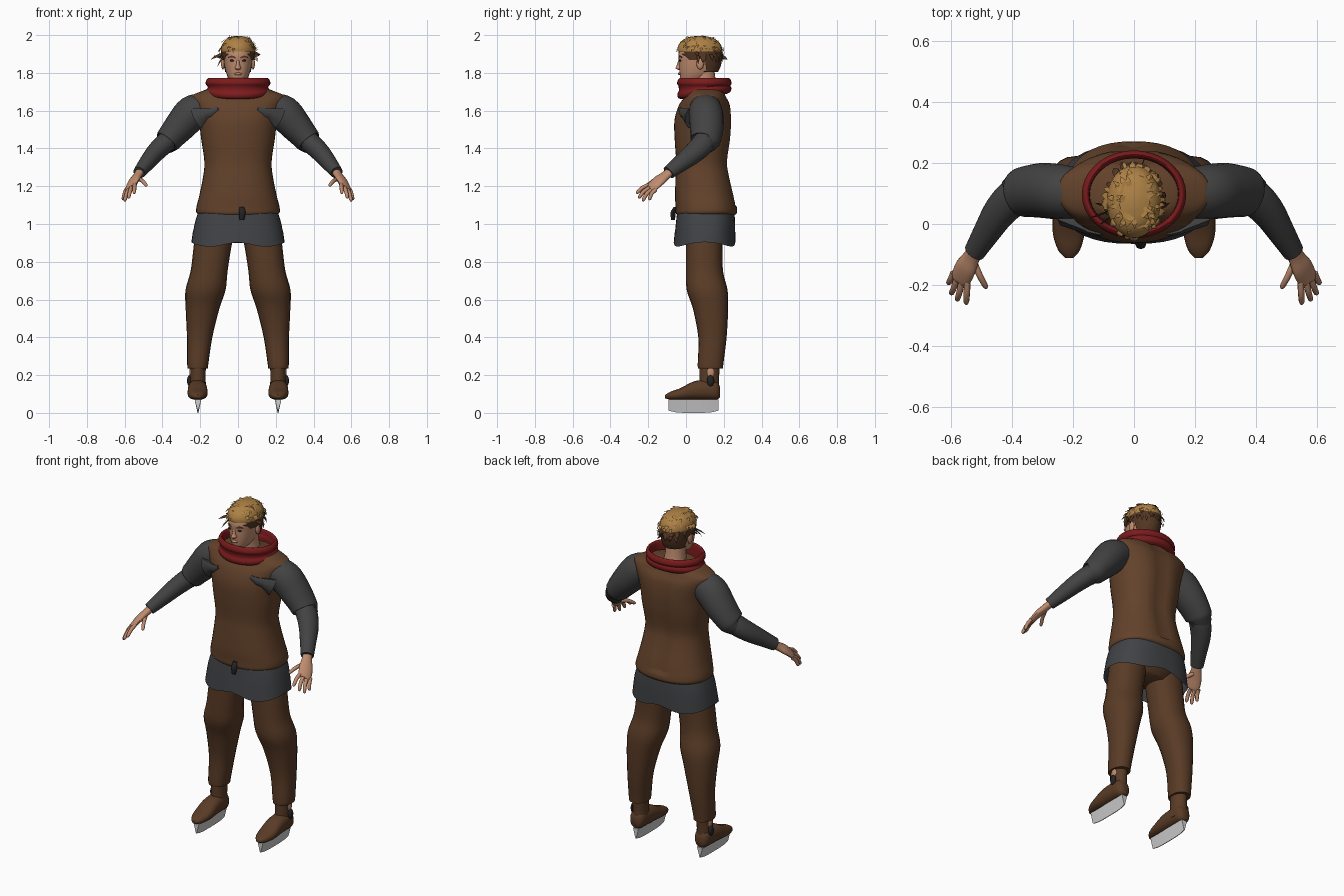
import bpy, bmesh, math, random
from mathutils import Vector

random.seed(4)
if "Cube" in bpy.data.objects:
    bpy.data.objects.remove(bpy.data.objects["Cube"], do_unlink=True)


def material(name, r, g, b):
    m = bpy.data.materials.new(name)
    m.use_nodes = True
    m.diffuse_color = (r, g, b, 1)
    m.node_tree.nodes["Principled BSDF"].inputs["Base Color"].default_value = (r, g, b, 1)
    return m


VEST = material("vest brown", .125, .055, .024)
LEATHER = material("trouser brown", .1, .044, .019)
SLEEVE = material("sleeve grey", .055, .055, .056)
TUNIC = material("tunic slate", .053, .055, .061)
SKIN = material("skin", .52, .26, .155)
SCARF = material("scarf red", .2, .011, .012)
STEEL = material("blade steel", .62, .62, .62)
BLOND = material("blond hair", .42, .22, .06)
DARK = material("dark hair", .085, .037, .016)
INK = material("dark trim", .018, .016, .016)


def finish(name, bm, mats, mirror=False, smooth=True):
    bmesh.ops.recalc_face_normals(bm, faces=bm.faces)
    me = bpy.data.meshes.new(name)
    bm.to_mesh(me)
    bm.free()
    for m in mats:
        me.materials.append(m)
    if smooth:
        me.shade_smooth()
        me.set_sharp_from_angle(angle=math.radians(50))
    ob = bpy.data.objects.new(name, me)
    bpy.context.collection.objects.link(ob)
    if mirror:
        ob.modifiers.new("Mirror", 'MIRROR').use_mirror_merge = False
    return ob


def spline(keys, steps):
    """Catmull-Rom through the section keys."""
    k = [Vector(s) for s in keys]
    k = [k[0]] + k + [k[-1]]
    out = []
    for i in range(1, len(k) - 2):
        a, b, c, d = k[i - 1:i + 3]
        for j in range(steps):
            t = j / steps
            out.append(.5 * (2 * b + (c - a) * t + (2 * a - 5 * b + 4 * c - d) * t * t
                             + (3 * b - a - 3 * c + d) * t ** 3))
    return out + [k[-2]]


def loft(name, keys, mat, plane=None, side=(0, 1, 0), power=2, seg=20,
         steps=4, caps=True, mirror=True, shape=None):
    """Skin elliptical sections (x, y, z, radius, radius)."""
    secs = spline(keys, steps)
    bm = bmesh.new()
    rings = []
    for i, s in enumerate(secs):
        c = Vector(s[:3])
        if plane:
            u, v = Vector((1, 0, 0)), Vector((0, 1, 0) if plane == 'z' else (0, 0, 1))
        else:
            t = Vector(secs[min(i + 1, len(secs) - 1)][:3]) - Vector(secs[max(i - 1, 0)][:3])
            t.normalize()
            u = Vector(side) - t * t.dot(Vector(side))
            u.normalize()
            v = t.cross(u)
        ring = []
        for j in range(seg):
            a = math.tau * j / seg
            ca, sa = math.cos(a), math.sin(a)
            p = c + u * s[3] * math.copysign(abs(ca) ** (2 / power), ca) \
                  + v * s[4] * math.copysign(abs(sa) ** (2 / power), sa)
            ring.append(bm.verts.new(shape(p) if shape else p))
        rings.append(ring)
    for r, q in zip(rings, rings[1:]):
        for j in range(seg):
            bm.faces.new((r[j], r[(j + 1) % seg], q[(j + 1) % seg], q[j]))
    if caps:
        bm.faces.new(rings[0])
        bm.faces.new(rings[-1])
    return finish(name, bm, [mat], mirror)


def stack(name, rows, mat, **kw):
    """Centred horizontal sections (z, y, half width, half depth)."""
    return loft(name, [(0, y, z, a, b) for z, y, a, b in rows], mat,
                plane='z', mirror=False, **kw)


def ball(name, at, size, mat, mirror=True):
    bm = bmesh.new()
    bmesh.ops.create_uvsphere(bm, u_segments=14, v_segments=8, radius=1)
    for v in bm.verts:
        v.co = Vector([c * s + o for c, s, o in zip(v.co, size, at)])
    return finish(name, bm, [mat], mirror)


# Vest, with a groove along the spine
def spine(p):
    if p.y > .15 and p.z > 1.1:
        p.y -= .016 * math.exp(-(p.x / .04) ** 2)
    return p


stack("vest", [(1.045, .105, .2, .15), (1.06, .108, .22, .162), (1.09, .107, .22, .162),
               (1.15, .1, .205, .158), (1.25, .09, .185, .145), (1.33, .086, .178, .138),
               (1.45, .09, .195, .15), (1.55, .092, .208, .153), (1.63, .1, .235, .137),
               (1.675, .105, .25, .11), (1.7, .105, .2, .1), (1.725, .105, .13, .085)],
      VEST, power=2.3, seg=40, shape=spine)


# Tunic skirt with a gently waved hem
def wave(p):
    if p.z < .95:
        p.z += .012 * math.cos(4 * math.atan2(p.y - .1, p.x))
    return p


stack("tunic_skirt", [(1.08, .105, .205, .15), (1.0, .103, .23, .157), (.892, .098, .247, .163)],
      TUNIC, power=2.5, seg=40, caps=False, shape=wave)
stack("hips", [(.9, .1, .12, .08), (.96, .1, .19, .12), (1.06, .1, .19, .13)], LEATHER, seg=24)
loft("hem_cord", [(.02, -.055, 1.09, .012, .01), (.022, -.068, 1.06, .018, .014),
                  (.02, -.068, 1.02, .012, .01)], INK, plane='z', seg=8, mirror=False)

# Trousers
loft("trouser_legs", [(.115, .1, 1.0, .105, .1), (.135, .097, .88, .1, .097), (.153, .098, .75, .098, .098),
                      (.172, .112, .65, .106, .108), (.188, .13, .55, .089, .093), (.203, .14, .4, .067, .075),
                      (.213, .13, .26, .056, .068), (.213, .13, .235, .053, .066)],
     LEATHER, plane='z', power=2.2)

# Boots: ankle, foot, sole, laces
loft("boot_ankles", [(.212, .125, .1, .045, .055), (.212, .123, .17, .041, .052),
                     (.212, .125, .27, .042, .055)], LEATHER, plane='z')
loft("boot_feet", [(.212, -.112, .086, .012, .008), (.213, -.085, .091, .036, .02), (.214, -.03, .1, .052, .031),
                   (.214, .04, .118, .052, .048), (.214, .11, .123, .048, .053),
                   (.214, .16, .12, .042, .05), (.214, .18, .11, .022, .028)],
     LEATHER, plane='y', power=2.4)
ball("ankle_gap", (.252, .13, .215), (.006, .018, .03), SKIN)
ball("boot_laces", (.257, .13, .17), (.013, .02, .03), INK)

# Skate blades, tapering to an edge
bm = bmesh.new()
bmesh.ops.create_cube(bm, size=1)
bmesh.ops.subdivide_edges(bm, edges=[e for e in bm.edges if abs((e.verts[0].co - e.verts[1].co).y) > .5],
                          cuts=6)
for v in bm.verts:
    low = v.co.z < 0
    rocker = .012 * abs(2 * v.co.y) ** 4
    v.co = Vector((.212 + v.co.x * (.004 if low else .036), .04 + v.co.y * .265,
                   rocker if low else .072))
finish("skate_blades", bm, [STEEL], True)

# Sleeves and forearms
loft("short_sleeves", [(.17, .1, 1.62, .08, .075), (.24, .105, 1.59, .09, .092), (.3, .11, 1.525, .09, .085),
                       (.35, .107, 1.467, .084, .074), (.375, .1, 1.437, .078, .068),
                       (.378, .098, 1.434, .06, .055)], SLEEVE)
loft("forearms", [(.34, .11, 1.47, .05, .05), (.39, .09, 1.425, .062, .054), (.44, .04, 1.375, .057, .05),
                  (.485, -.03, 1.32, .046, .042), (.523, -.092, 1.272, .037, .033)], SLEEVE)
loft("sleeve_tears", [(.22, .02, 1.56, .03, .06), (.17, -.008, 1.585, .02, .03),
                      (.145, -.022, 1.59, .014, .026), (.105, -.033, 1.612, .008, .01)],
     SLEEVE, seg=7, steps=2)

# Hands
ACROSS = (.047, .03, -.027)
loft("palms", [(.517, -.08, 1.28, .026, .022), (.533, -.11, 1.255, .03, .02), (.552, -.145, 1.228, .039, .019),
               (.57, -.182, 1.193, .036, .014), (.573, -.19, 1.187, .025, .008)], SKIN, side=ACROSS, seg=14)
for name, base, tip in [("index_fingers", (.546, -.185, 1.212), (.55, -.264, 1.163)),
                        ("middle_fingers", (.564, -.187, 1.195), (.58, -.252, 1.138)),
                        ("ring_fingers", (.58, -.178, 1.184), (.6, -.231, 1.122)),
                        ("little_fingers", (.592, -.16, 1.182), (.609, -.196, 1.128)),
                        ("thumbs", (.527, -.12, 1.24), (.483, -.212, 1.203))]:
    b, t = Vector(base), Vector(tip)
    mid = (b + t) / 2 + Vector((0, -.004, .006))
    loft(name, [(*b, .011, .011), (*mid, .0105, .0105), (*b.lerp(t, .9), .009, .009), (*t, .003, .003)],
         SKIN, side=ACROSS, seg=8, steps=3)


# Scarf: two soft folds wrapped in a hollow ring, dipping at the front
def droop(p):
    if p.z < 1.73:
        p.z += (p.y - .1) * .12
    return p


stack("scarf", [(1.675, .098, .145, .118), (1.684, .097, .165, .138), (1.705, .097, .171, .143),
                (1.724, .097, .16, .134), (1.742, .097, .171, .144), (1.76, .097, .168, .141),
                (1.772, .097, .157, .131), (1.76, .097, .148, .123), (1.72, .097, .145, .118),
                (1.675, .098, .145, .118)], SCARF, seg=36, steps=3, caps=False, shape=droop)

# Head and face
stack("neck", [(1.68, .11, .07, .065), (1.74, .1, .058, .06), (1.82, .09, .055, .06)], SKIN)
stack("head", [(1.745, .025, .02, .03), (1.757, .03, .04, .055), (1.785, .048, .057, .08), (1.82, .06, .068, .096),
               (1.86, .066, .075, .104), (1.9, .07, .078, .11), (1.95, .075, .066, .095),
               (1.985, .075, .025, .04)], SKIN, seg=28, power=2.2)
stack("nose", [(1.815, -.03, .008, .008), (1.824, -.036, .017, .02), (1.84, -.034, .011, .016),
               (1.875, -.03, .007, .008)], SKIN, seg=10)
ball("lips", (0, -.034, 1.795), (.021, .009, .007), SKIN, False)
ball("ears", (.08, .075, 1.85), (.01, .02, .032), SKIN)
ball("eyes", (.03, -.03, 1.865), (.014, .006, .006), INK)
loft("eyebrows", [(.012, -.037, 1.879, .003, .004), (.032, -.035, 1.887, .004, .005),
                  (.052, -.022, 1.882, .002, .003)], DARK, side=(0, 1, 0), seg=6)

# Hair cap: cut clear of the face and ears, blond crown above darker sides
hair = stack("hair_cap", [(1.805, .095, .068, .075), (1.84, .085, .078, .1), (1.88, .078, .086, .113),
                          (1.925, .073, .09, .119), (1.96, .073, .079, .104), (1.985, .073, .052, .07),
                          (1.996, .073, .015, .02)], BLOND, seg=32)
hair.data.materials.append(DARK)
bm = bmesh.new()
bm.from_mesh(hair.data)
cut = []
for f in bm.faces:
    c = f.calc_center_median()
    f.material_index = int(c.z < 1.918)
    limit = 1.912 if c.y < -.015 else 1.868 if c.y < .1 else 1.8
    if c.z < limit:
        cut.append(f)
bmesh.ops.delete(bm, geom=cut, context='FACES')
bm.to_mesh(hair.data)
bm.free()

# Loose locks laid over the cap
bm = bmesh.new()


def lock(p, s, tip, index):
    q = p.lerp(tip, .55) + (p - Vector((0, .073, 1.89))) * .06
    a, b = bm.verts.new(p - s), bm.verts.new(p + s)
    c, d = bm.verts.new(q + s * .8), bm.verts.new(q - s * .8)
    e = bm.verts.new(tip)
    for f in (bm.faces.new((a, b, c, d)), bm.faces.new((d, c, e))):
        f.material_index = index


for i in range(130):
    dark = i % 4 == 0
    th = random.uniform(0, math.tau)
    el = math.radians(random.uniform(0, 20) if dark else random.uniform(28, 75))
    if dark and math.sin(th) < -.4:
        continue
    n = Vector((math.cos(th) * math.cos(el), math.sin(th) * math.cos(el), math.sin(el)))
    down = Vector((math.cos(th) * math.sin(el), math.sin(th) * math.sin(el), -math.cos(el)))
    side = Vector((-math.sin(th), math.cos(th), 0)) * random.uniform(.007, .013)
    p = Vector((n.x * .09, .073 + n.y * .119, 1.892 + n.z * .102))
    lock(p, side, p + down * random.uniform(.03, .055) + n * random.uniform(-.002, .014), int(dark))
for x, y, z, dx, dy, dz in [(-.085, .04, 1.9, -.06, -.02, -.03), (-.085, .06, 1.885, -.045, .01, .005),
                            (-.08, .02, 1.88, -.03, -.02, -.05), (.085, .06, 1.89, .035, .01, .01),
                            (.085, .05, 1.91, .03, .02, -.02), (.02, .18, 1.89, .02, .04, -.02)]:
    p = Vector((x, y, z))
    lock(p, Vector((0, .004, .008)), p + Vector((dx, dy, dz)), 1)
finish("hair_locks", bm, [BLOND, DARK], smooth=False)
